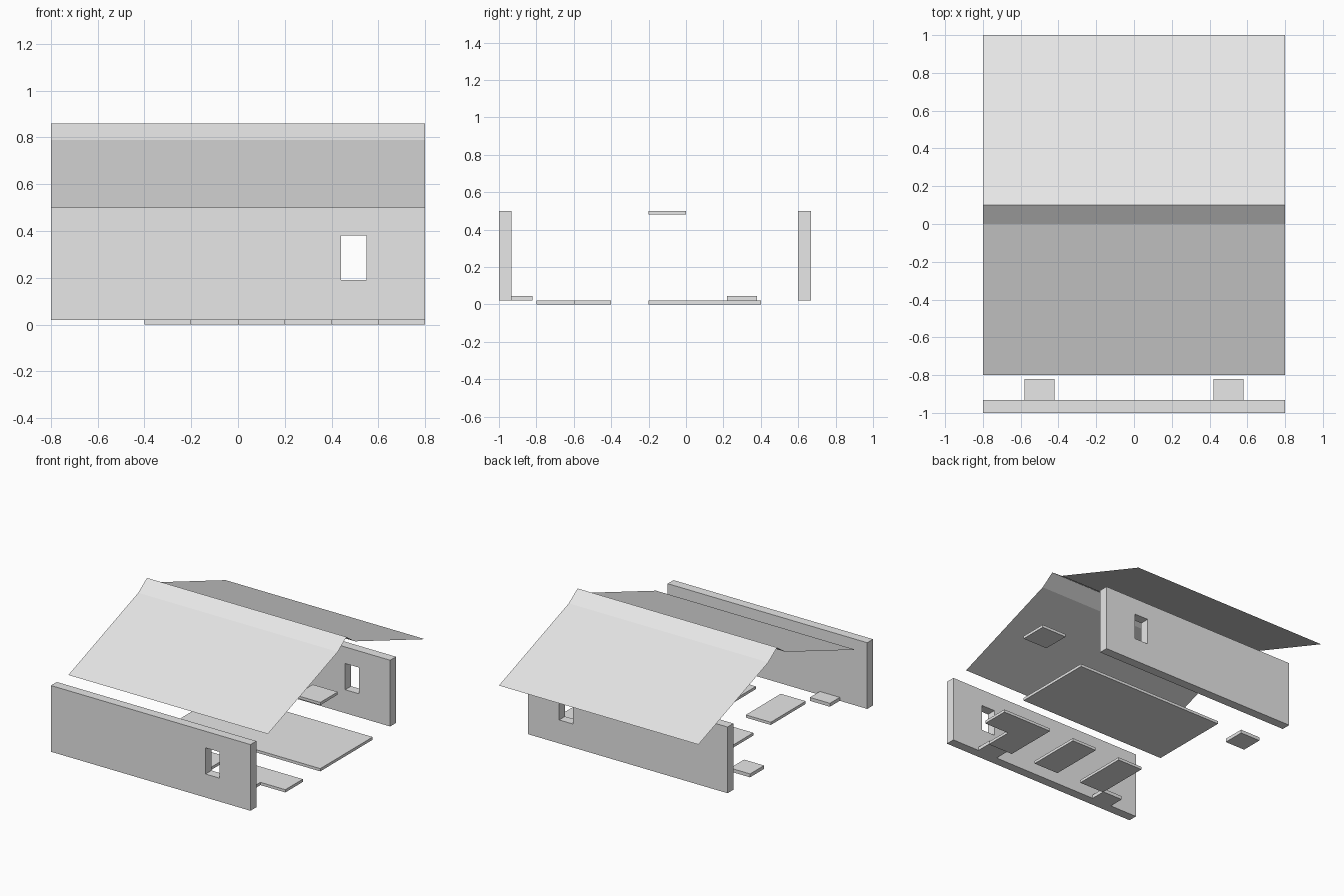
import bpy
import bmesh
from mathutils import Vector

cube = bpy.data.objects.get("Cube")
if cube:
    bpy.data.objects.remove(cube, do_unlink=True)

# One plain colour for the whole building
grey = bpy.data.materials.new("light_grey")
grey.use_nodes = True
grey.diffuse_color = (0.8, 0.8, 0.8, 1)
grey.node_tree.nodes["Principled BSDF"].inputs["Base Color"].default_value = grey.diffuse_color


def finish(name, bm):
    mesh = bpy.data.meshes.new(name)
    bm.to_mesh(mesh)
    bm.free()
    mesh.materials.append(grey)
    obj = bpy.data.objects.new(name, mesh)
    bpy.context.collection.objects.link(obj)
    return obj


def panel(name, us, vs, place, push, gaps=()):
    """Grid of cells with gaps left open, extruded into a solid panel."""
    bm = bmesh.new()
    grid = [[bm.verts.new(place(u, v)) for v in vs] for u in us]
    for i in range(len(us) - 1):
        for j in range(len(vs) - 1):
            if (i, j) not in gaps:
                bm.faces.new((grid[i][j], grid[i + 1][j], grid[i + 1][j + 1], grid[i][j + 1]))
    bmesh.ops.delete(bm, geom=[v for v in bm.verts if not v.link_faces], context='VERTS')
    out = bmesh.ops.extrude_face_region(bm, geom=bm.faces[:])
    moved = [g for g in out["geom"] if isinstance(g, bmesh.types.BMVert)]
    bmesh.ops.translate(bm, verts=moved, vec=Vector(push))
    bmesh.ops.recalc_face_normals(bm, faces=bm.faces[:])
    return finish(name, bm)


def wall(name, y):
    return panel(name, (-0.8, 0.44, 0.55, 0.8), (0.02, 0.19, 0.38, 0.5),
                 lambda u, v: (u, y, v), (0, 0.067, 0), gaps={(1, 1)})


def slab(name, xs, ys, z, height, gaps=()):
    return panel(name, xs, ys, lambda u, v: (u, v, z), (0, 0, height), gaps)


# Long walls, each with one window opening
wall("front_wall", -1.0)
wall("back_wall", 0.6)

# Floor: main slab, two strips and an L-shaped corner
slab("main_floor", (-0.4, 0.8), (-0.2, 0.4), 0, 0.02)
slab("floor_strip_right", (-0.4, -0.2), (-0.8, -0.4), 0, 0.02)
slab("floor_strip_middle", (0, 0.2), (-0.8, -0.4), 0, 0.02)
slab("floor_corner", (0.4, 0.6, 0.8), (-0.8, -0.6, -0.4), 0, 0.02, gaps={(1, 0)})

# Ceiling tile under the roof
slab("ceiling_tile", (0.6, 0.8), (-0.2, 0), 0.48, 0.02)

# Small square pads
for name, x, y in (("front_pad_right", -0.5, -0.9), ("front_pad_left", 0.5, -0.9),
                   ("back_pad", -0.7, 0.3)):
    slab(name, (x - 0.08, x + 0.08), (y - 0.08, y + 0.08), 0.02, 0.025)

# Thin roof sheet with a steeper ridge cap
bm = bmesh.new()
profile = ((-0.8, 0.5), (0, 0.79), (0.1, 0.86), (0.2, 0.79), (1, 0.5))
rows = [[bm.verts.new((x, y, z)) for x in (-0.8, 0.8)] for y, z in profile]
for a, b in zip(rows, rows[1:]):
    bm.faces.new((a[0], a[1], b[1], b[0]))
finish("roof", bm)
